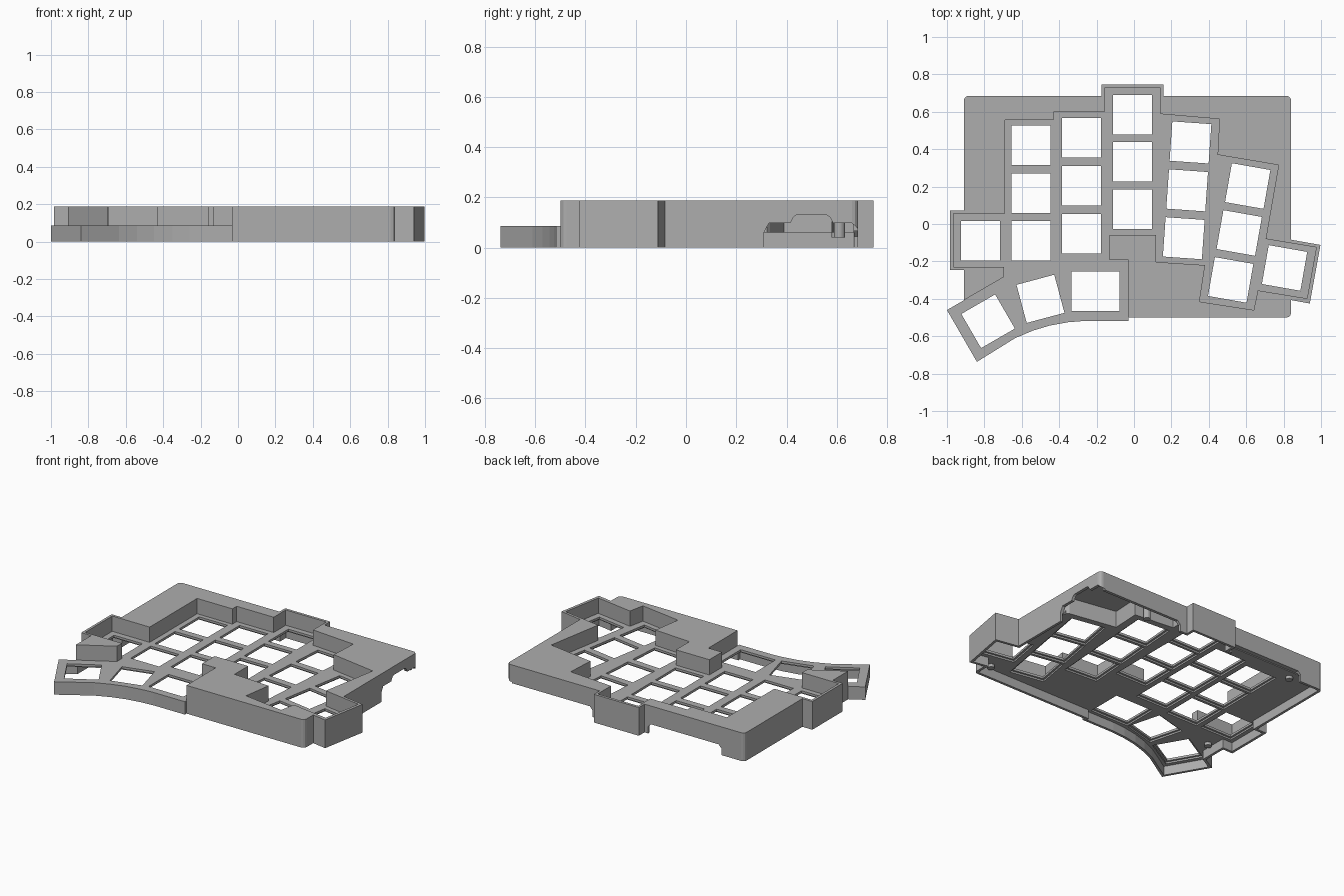
import bpy, bmesh, math
from mathutils import Vector, Matrix

cube = bpy.data.objects.get("Cube")
if cube:
    bpy.data.objects.remove(cube, do_unlink=True)

grey = bpy.data.materials.new("matte_grey")
grey.use_nodes = True
grey.diffuse_color = (0.42, 0.42, 0.42, 1)
grey.node_tree.nodes["Principled BSDF"].inputs["Base Color"].default_value = (0.42, 0.42, 0.42, 1)

TOP, PLATE, UNDER, WALL = 0.188, 0.086, 0.06, 0.017


def prism(name, points, low, high, matrix=None):
    """Extrude a flat outline between two heights, then optionally turn it."""
    bm = bmesh.new()
    face = bm.faces.new([bm.verts.new((x, y, low)) for x, y in points])
    out = bmesh.ops.extrude_face_region(bm, geom=[face])
    moved = [v for v in out["geom"] if isinstance(v, bmesh.types.BMVert)]
    bmesh.ops.translate(bm, vec=(0, 0, high - low), verts=moved)
    if matrix:
        bmesh.ops.transform(bm, matrix=matrix, verts=bm.verts)
    bmesh.ops.recalc_face_normals(bm, faces=bm.faces)
    mesh = bpy.data.meshes.new(name)
    bm.to_mesh(mesh)
    bm.free()
    mesh.materials.append(grey)
    obj = bpy.data.objects.new(name, mesh)
    bpy.context.scene.collection.objects.link(obj)
    return obj


def cut(target, cutter):
    """Subtract the cutter and throw it away."""
    cutter.hide_render = True
    mod = target.modifiers.new("cut", "BOOLEAN")
    mod.operation = "DIFFERENCE"
    mod.solver = "EXACT"
    mod.object = cutter
    bpy.context.view_layer.objects.active = target
    bpy.ops.object.modifier_apply(modifier=mod.name)
    bpy.data.objects.remove(cutter, do_unlink=True)


def inset(points, d):
    """Mitred inward offset of a counter-clockwise outline."""
    result = []
    for i, p in enumerate(points):
        a, b, c = Vector(points[i - 1]), Vector(p), Vector(points[(i + 1) % len(points)])
        u, v = (b - a).normalized(), (c - b).normalized()
        n, m = Vector((-u.y, u.x)), Vector((-v.y, v.x))
        result.append(tuple(b + (n + m) * d / (1 + n.dot(m))))
    return result


def corner(x, y, start, r=0.025):
    """Rounded outline corner, swept a quarter turn from a start angle."""
    mid = math.radians(start + 45)
    cx, cy = x - math.copysign(r, math.cos(mid)), y - math.copysign(r, math.sin(mid))
    return [(cx + r * math.cos(math.radians(start + t)),
             cy + r * math.sin(math.radians(start + t))) for t in (0, 30, 60, 90)]


def rect(x, y, w, h, angle=0):
    turn = Matrix.Rotation(math.radians(angle), 2)
    return [tuple(Vector((x, y)) + turn @ Vector((sx * w / 2, sy * h / 2)))
            for sx, sy in ((-1, -1), (1, -1), (1, 1), (-1, 1))]


# Outer footprint: main block, key tabs and curved thumb wing
outline = [(-0.84, -0.737), (-0.635, -0.61), (-0.54, -0.57), (-0.45, -0.543),
           (-0.35, -0.525), (-0.26, -0.518), (-0.03, -0.518), (-0.03, -0.5)]
outline += corner(0.84, -0.5, -90)
outline += [(0.84, -0.407), (0.94, -0.425), (0.997, -0.112), (0.84, -0.084)]
outline += corner(0.84, 0.685, 0)
outline += [(0.158, 0.685), (0.158, 0.745), (-0.174, 0.745), (-0.174, 0.685)]
outline += corner(-0.91, 0.685, 90)
outline += [(-0.91, 0.073), (-0.983, 0.073), (-0.983, -0.247), (-0.91, -0.247),
            (-0.91, -0.408), (-1.0, -0.46)]
case = prism("keyboard_case", outline, 0, TOP)

# Sunken key well, open towards the thumb wing
well = [(-0.03, -0.85), (-0.03, -0.193), (-0.13, -0.193), (-0.13, -0.06),
        (0.117, -0.06), (0.117, -0.203), (0.38, -0.22), (0.35, -0.415),
        (0.64, -0.46), (0.662, -0.355), (0.925, -0.398), (0.975, -0.125),
        (0.704, -0.08), (0.773, 0.315), (0.447, 0.37), (0.457, 0.561),
        (0.142, 0.588), (0.142, 0.727), (-0.157, 0.727), (-0.157, 0.6),
        (-0.43, 0.6), (-0.43, 0.555), (-0.69, 0.555), (-0.69, 0.055),
        (-0.966, 0.055), (-0.966, -0.23), (-0.695, -0.23), (-0.695, -0.283),
        (-1.1, -0.518), (-1.1, -0.85)]
cut(case, prism("well_cutter", well, PLATE, 0.4))

# Hollow underside
cut(case, prism("underside_cutter", inset(outline, WALL), -0.1, UNDER))

# Controller bay in the back right corner
bay = [(0.82, 0.31), (0.79, 0.335), (0.468, 0.39), (0.477, 0.58),
       (0.2, 0.607), (0.2, 0.666), (0.82, 0.666)]
cut(case, prism("bay_cutter", bay, 0.02, 0.17))

# Key openings: x, y, width, angle
columns = [(-0.82, -0.09, 0, 0, 1, 0), (-0.55, 0.42, 0, -0.255, 3, 0),
           (-0.28, 0.46, 0, -0.256, 3, 0), (-0.008, 0.585, 0, -0.253, 3, 0),
           (0.302, 0.436, -0.018, -0.256, 3, -4), (0.608, 0.203, -0.0455, -0.251, 3, -10),
           (0.805, -0.235, 0, 0, 1, -10)]
keys = [(x + dx * i, y + dy * i, 0.209, a)
        for x, y, dx, dy, count, a in columns for i in range(count)]
keys += [(-0.206, -0.36, 0.257, 0), (-0.5, -0.4, 0.209, 15), (-0.78, -0.52, 0.209, 30)]
for x, y, w, a in keys:
    cut(case, prism("key_cutter", rect(x, y, w, 0.211, a), 0.02, 0.13))
    cut(case, prism("pocket_cutter", rect(x, y, w + 0.026, 0.237, a), 0.03, 0.071))

# Cable port and lower notch through the right wall
along_x = Matrix(((0, 0, 1, 0), (1, 0, 0, 0), (0, 1, 0, 0), (0, 0, 0, 1)))
port = [(0.31, -0.05), (0.7, -0.05), (0.7, 0.06), (0.66, 0.098), (0.585, 0.098),
        (0.572, 0.122), (0.56, 0.13), (0.44, 0.13), (0.428, 0.122),
        (0.415, 0.098), (0.33, 0.098), (0.31, 0.06)]
cut(case, prism("port_cutter", port, 0.805, 0.9, along_x))

# Low notches along the back wall
along_y = Matrix(((1, 0, 0, 0), (0, 0, 1, 0), (0, 1, 0, 0), (0, 0, 0, 1)))
for a, b in ((-0.74, -0.2), (0.21, 0.9)):
    notch = [(a, -0.05), (b, -0.05), (b, 0.045), (b - 0.02, 0.066),
             (a + 0.02, 0.066), (a, 0.045)]
    cut(case, prism("notch_cutter", notch, 0.655, 0.71, along_y))

# Screw posts under the lid
for i, (x, y) in enumerate(((0.41, 0.61), (-0.72, 0.6), (-0.86, -0.33), (0.75, -0.45))):
    ring = [(x + 0.022 * math.cos(t * math.pi / 8), y + 0.022 * math.sin(t * math.pi / 8))
            for t in range(16)]
    prism(f"screw_post_{i + 1}", ring, 0.04, 0.178)
